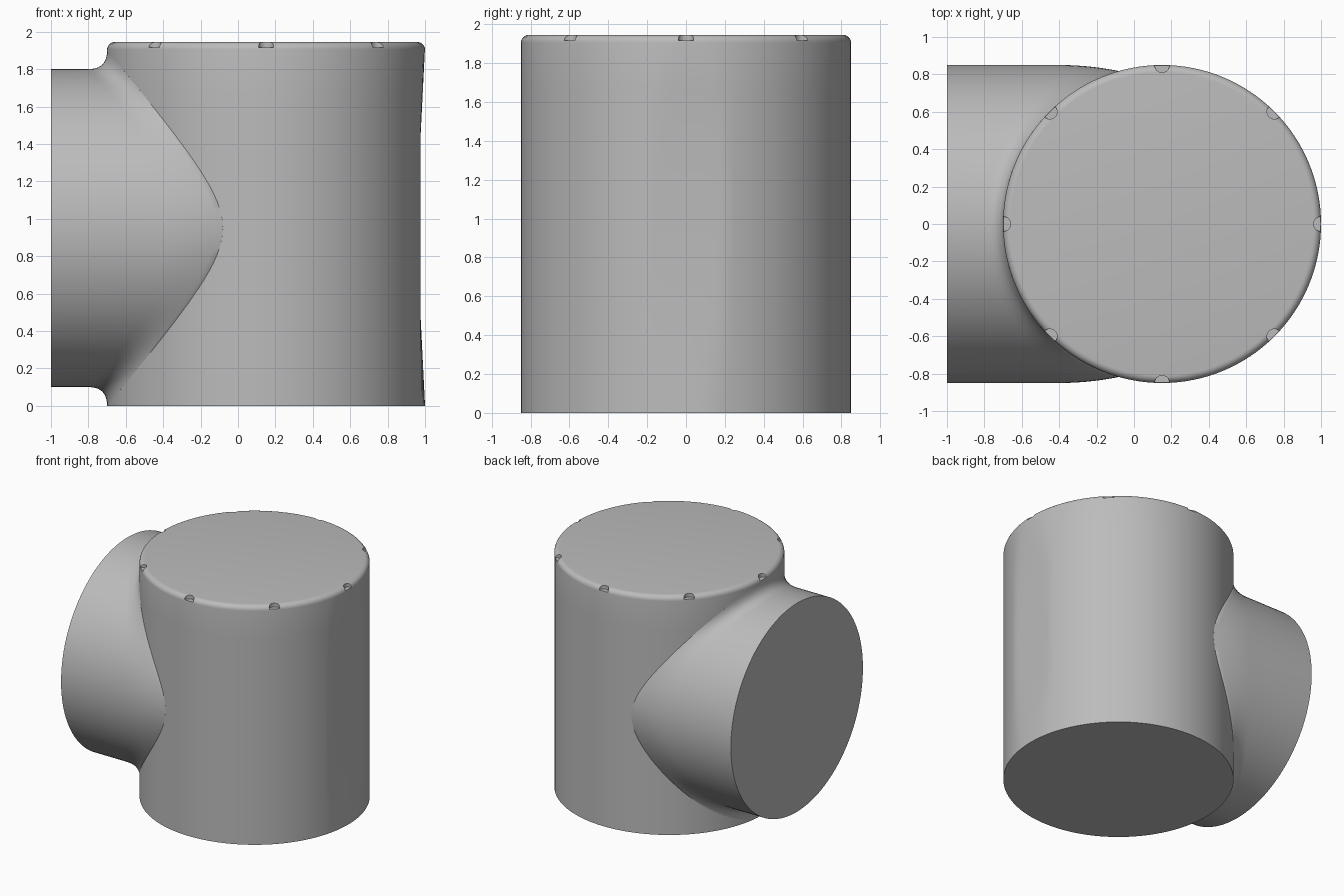
import bpy, bmesh
from math import sin, cos, pi, sqrt, radians
from mathutils import Matrix, Vector

if "Cube" in bpy.data.objects:
    bpy.data.objects.remove(bpy.data.objects["Cube"], do_unlink=True)

R = 0.85         # radius of both cylinders
CX = 0.15        # axis of the upright body
MID = 0.95       # height of the branch axis
TOP = 1.945
SEG = 128

grey = bpy.data.materials.new("plain grey")
grey.use_nodes = True
colour = (0.5, 0.5, 0.5, 1)
grey.diffuse_color = colour
grey.node_tree.nodes["Principled BSDF"].inputs["Base Color"].default_value = colour


def add_object(name, bm):
    bmesh.ops.recalc_face_normals(bm, faces=bm.faces)
    mesh = bpy.data.meshes.new(name)
    bm.to_mesh(mesh)
    bm.free()
    mesh.materials.append(grey)
    obj = bpy.data.objects.new(name, mesh)
    bpy.context.collection.objects.link(obj)
    return obj


def loft(name, rings):
    """Skin a list of closed rings and cap both ends."""
    bm = bmesh.new()
    loops = [[bm.verts.new(p) for p in ring] for ring in rings]
    for a, b in zip(loops, loops[1:]):
        for i in range(len(a)):
            j = (i + 1) % len(a)
            bm.faces.new((a[i], a[j], b[j], b[i]))
    bm.faces.new(loops[0])
    bm.faces.new(loops[-1])
    return add_object(name, bm)


def smooth(obj):
    bpy.ops.object.select_all(action="DESELECT")
    obj.select_set(True)
    bpy.context.view_layer.objects.active = obj
    bpy.ops.object.shade_smooth_by_angle(angle=radians(35))


# Upright body: rounded top rim, slightly flattened on the side away from the branch
def body_ring(r, z):
    dip = 0.025 * max(0, min(1, z / 0.5, (1.92 - z) / 0.5))
    limit = CX + R - dip
    return [(min(CX + r * cos(2 * pi * i / SEG), limit), r * sin(2 * pi * i / SEG), z)
            for i in range(SEG)]


rim = 0.04
profile = [(R, z) for z in (0, 0.25, 0.5, 0.95, 1.42, 1.67)]
for k in range(7):
    a = k * pi / 12
    profile.append((R - rim + rim * cos(a), TOP - rim + rim * sin(a)))
body = loft("upright_body", [body_ring(r, z) for r, z in profile])

# Eight small round notches cut into the top rim
bm = bmesh.new()
for k in range(8):
    a = k * pi / 4
    spot = Matrix.Translation((CX + R * cos(a), R * sin(a), TOP + 0.02))
    bmesh.ops.create_cone(bm, cap_ends=True, segments=24, radius1=0.04, radius2=0.04,
                          depth=0.1, matrix=spot)
cutter = add_object("notch_cutter", bm)
cutter.hide_render = True
cut = body.modifiers.new("notches", "BOOLEAN")
cut.operation = "DIFFERENCE"
cut.solver = "EXACT"
cut.object = cutter
bpy.context.view_layer.objects.active = body
bpy.ops.object.modifier_apply(modifier=cut.name)
bpy.data.objects.remove(cutter, do_unlink=True)
smooth(body)


# Side branch, flaring through a fillet into the body
def branch_line(t):
    s, c = sin(t), cos(t)
    wide = abs(s) ** 6
    y = 0.818 * s
    end = Vector((CX - sqrt(R * R - y * y), y, MID + 0.95 * c))
    corner = Vector((end.x - 0.16 * wide, R * s, MID + R * c))
    start = Vector((end.x - 0.1 - 0.22 * wide, R * s, MID + R * c))
    line = [Vector((-1, R * s, MID + R * c))]
    for k in range(11):
        u = k / 10
        line.append(start * (1 - u) ** 2 + corner * 2 * u * (1 - u) + end * u * u)
    line.append(Vector((CX - 0.1, y * 0.8, end.z * 0.9 + MID * 0.1)))
    return line


lines = [branch_line(2 * pi * i / SEG) for i in range(SEG)]
branch = loft("side_branch", list(zip(*lines)))
smooth(branch)
